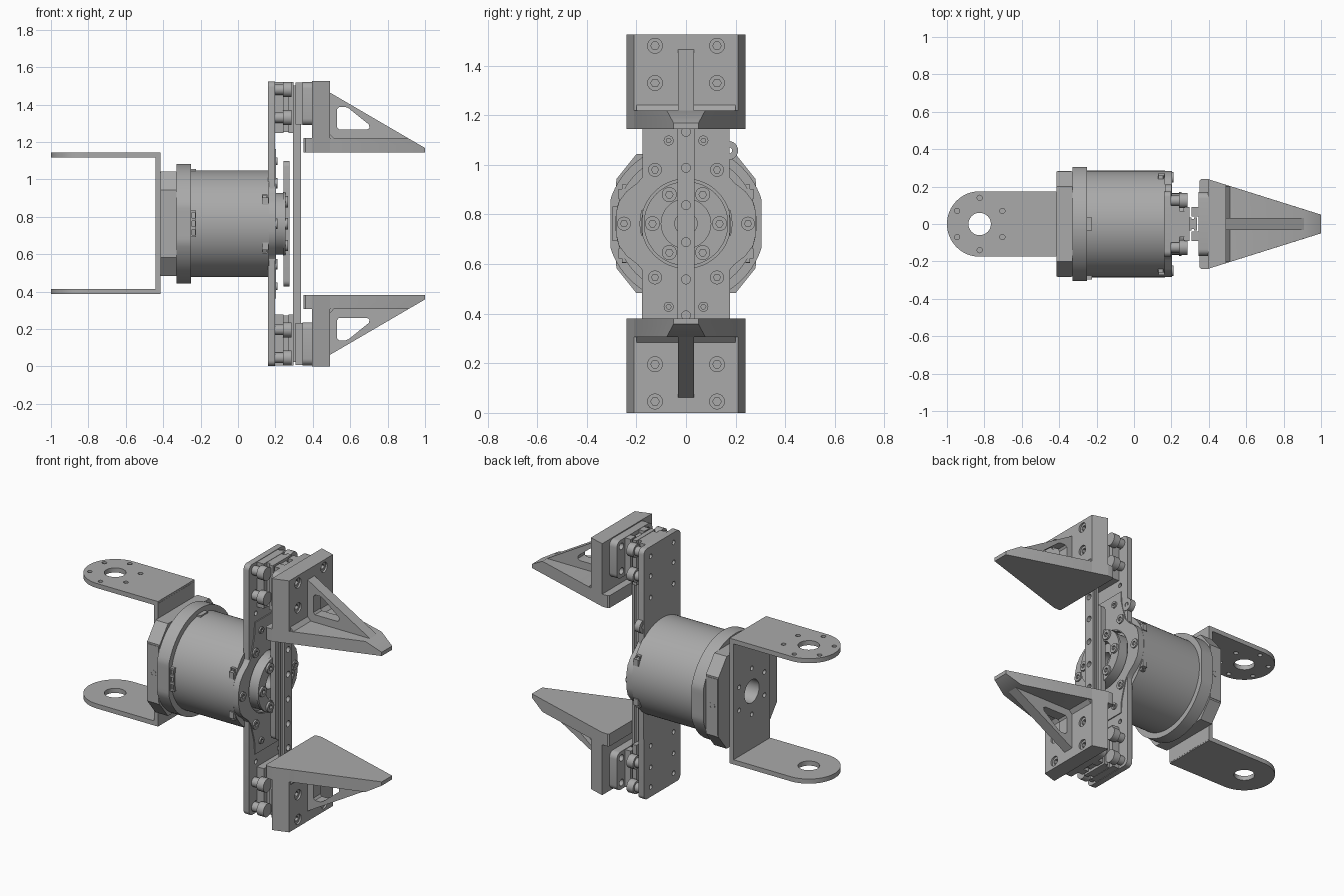
import bpy, bmesh, math
from mathutils import Matrix, Vector

if "Cube" in bpy.data.objects:
    bpy.data.objects.remove(bpy.data.objects["Cube"])

C = 0.763  # height of the motor axis; parts are laid out around it
grey = bpy.data.materials.new("machined_grey")
grey.use_nodes = True
tone = (0.4, 0.4, 0.4, 1)
grey.diffuse_color = tone
bsdf = grey.node_tree.nodes["Principled BSDF"]
bsdf.inputs["Base Color"].default_value = tone
bsdf.inputs["Roughness"].default_value = 0.6

# Local (u, v, depth) to world for profiles drawn across each axis
FRAMES = {
    "x": Matrix(((0, 0, 1, 0), (1, 0, 0, 0), (0, 1, 0, 0), (0, 0, 0, 1))),
    "y": Matrix(((1, 0, 0, 0), (0, 0, -1, 0), (0, 1, 0, 0), (0, 0, 0, 1))),
    "z": Matrix.Identity(4),
}


def finish(name, bm):
    bmesh.ops.remove_doubles(bm, verts=bm.verts, dist=0.0002)
    bmesh.ops.recalc_face_normals(bm, faces=bm.faces)
    mesh = bpy.data.meshes.new(name)
    bm.to_mesh(mesh)
    bm.free()
    mesh.materials.clear()
    mesh.materials.append(grey)
    ob = bpy.data.objects.new(name, mesh)
    bpy.context.collection.objects.link(ob)
    ob.location.z = C
    bpy.ops.object.select_all(action="DESELECT")
    ob.select_set(True)
    bpy.context.view_layer.objects.active = ob
    bpy.ops.object.shade_smooth_by_angle(angle=math.radians(32))
    return ob


def plate(name, axis, lo, hi, outline, holes=()):
    """Extrude an outline with holes along an axis from lo to hi."""
    cu = bpy.data.curves.new(name + "_profile", "CURVE")
    cu.dimensions, cu.fill_mode = "2D", "BOTH"
    cu.extrude = abs(hi - lo) / 2
    for loop in [outline, *holes]:
        sp = cu.splines.new("POLY")
        sp.points.add(len(loop) - 1)
        for p, (u, v) in zip(sp.points, loop):
            p.co = (u, v, 0, 1)
        sp.use_cyclic_u = True
    tmp = bpy.data.objects.new(name + "_profile", cu)
    bpy.context.collection.objects.link(tmp)
    dg = bpy.context.evaluated_depsgraph_get()
    mesh = bpy.data.meshes.new_from_object(tmp.evaluated_get(dg))
    bm = bmesh.new()
    bm.from_mesh(mesh)
    bpy.data.objects.remove(tmp)
    bpy.data.meshes.remove(mesh)
    mid = (lo + hi) / 2 * (-1 if axis == "y" else 1)
    bm.transform(FRAMES[axis] @ Matrix.Translation((0, 0, mid)))
    return finish(name, bm)


def hull(name, pts):
    bm = bmesh.new()
    for p in pts:
        bm.verts.new(p)
    bmesh.ops.convex_hull(bm, input=bm.verts)
    bmesh.ops.dissolve_limit(bm, angle_limit=0.01, verts=bm.verts, edges=bm.edges)
    return finish(name, bm)


def circle(u, v, r, n=24):
    return [(u + r * math.cos(math.tau * i / n), v + r * math.sin(math.tau * i / n)) for i in range(n)]


def rect(u, v, hu, hv, r=0.0, n=5):
    if not r:
        return [(u - hu, v - hv), (u + hu, v - hv), (u + hu, v + hv), (u - hu, v + hv)]
    pts = []
    for k, (a, b) in enumerate([(1, 1), (-1, 1), (-1, -1), (1, -1)]):
        for i in range(n + 1):
            t = math.pi / 2 * (k + i / n)
            pts.append((u + a * (hu - r) + r * math.cos(t), v + b * (hv - r) + r * math.sin(t)))
    return pts


def box(name, x0, x1, y0, y1, z0, z1):
    return plate(name, "z", min(z0, z1), max(z0, z1), rect((x0 + x1) / 2, (y0 + y1) / 2, abs(x1 - x0) / 2, abs(y1 - y0) / 2))


def ring_holes(u, v, radius, r, phase=0.0):
    return [circle(u + radius * math.cos(phase + k * math.pi / 3),
                   v + radius * math.sin(phase + k * math.pi / 3), r, 12) for k in range(6)]


def bolt(name, x, y, z, r=0.028, h=0.012):
    plate(name, "x", x, x + h, circle(y, z, r, 20), [circle(y, z, r * 0.5, 6)])


def four(quarter):
    """Mirror a quarter outline into a closed loop."""
    half = quarter + [(u, -v) for u, v in reversed(quarter) if v]
    return half + [(-u, v) for u, v in reversed(half)]


# U bracket
tongue = [(-0.825 + 0.175 * math.cos(t), 0.175 * math.sin(t))
          for t in [math.pi * (0.5 + i / 32) for i in range(33)]]
tongue += [(-0.415, -0.175), (-0.415, 0.175)]
eye = circle(-0.825, 0, 0.06, 32)
plate("bracket_top_arm", "z", 0.354, 0.382, tongue, [eye] + ring_holes(-0.825, 0, 0.14, 0.014, math.pi / 6))
plate("bracket_bottom_arm", "z", -0.377, -0.349, tongue, [eye])
plate("bracket_web", "x", -0.442, -0.414, rect(0, 0, 0.175, 0.37),
      [circle(0, 0, 0.07, 32)] + ring_holes(0, 0, 0.14, 0.014, math.pi / 6))

# Motor
plate("rear_housing", "x", -0.414, -0.33, four([(0.2, 0.28), (0.28, 0.18)]), [circle(0, 0, 0.07, 32)])
collar = [(max(-0.305, min(0.305, y)), z) for y, z in circle(0, 0, 0.32, 96)]
plate("motor_collar", "x", -0.33, -0.25, collar)
plate("motor_body", "x", -0.25, 0.165, circle(0, 0, 0.285, 96))
for s in (-1, 1):
    plate("side_screw", "y", s * 0.278, s * 0.284, circle(-0.372, 0, 0.02), [circle(-0.372, 0, 0.012)])
    box("side_cover", -0.41, -0.335, s * 0.275, s * 0.283, -0.17, 0.17)
    for z in (-0.14, 0.14):
        plate("clip_slot", "y", s * 0.24, s * 0.258, rect(0.143, z, 0.014, 0.018, 0.004),
              [rect(0.143, z, 0.009, 0.012)])
    for y in (-0.255, 0.255):
        box("clip_block", 0.13, 0.162, y - 0.018, y + 0.018, s * 0.1, s * 0.14)
plate("connector", "y", -0.296, -0.27, rect(-0.238, 0, 0.014, 0.07),
      [rect(-0.238, z, 0.008, 0.015) for z in (-0.045, 0, 0.045)])
box("connector_top", -0.25, -0.225, -0.035, 0.035, 0.27, 0.293)

# Mounting beam and lobed face plate
beam_holes = [circle(y, s * z, 0.014, 12) for s in (-1, 1) for y in (-0.11, 0.11) for z in (0.45, 0.58, 0.7)]
plate("beam", "x", 0.16, 0.197, rect(0, 0, 0.175, 0.76, 0.03), [circle(0, 0, 0.18, 48)] + beam_holes)
lobes = four([(0.125, 0.4), (0.126, 0.34), (0.135, 0.3), (0.15, 0.25), (0.165, 0.2),
              (0.195, 0.165), (0.24, 0.13), (0.27, 0.09), (0.283, 0.04)])
plate("face_plate", "x", 0.162, 0.203, lobes, [circle(0, 0, 0.185, 64)])
plate("cable_ear", "x", 0.165, 0.2, circle(0.172, 0.295, 0.038), [circle(0.172, 0.295, 0.014, 12)])
for s in (-1, 1):
    bolt("axis_bolt", 0.2, s * 0.25, 0)
    for t in (-1, 1):
        bolt("inner_bolt", 0.2, s * 0.125, t * 0.217)
        bolt("outer_bolt", 0.2, s * 0.07, t * 0.335, 0.02)

# Rotor with crank arm
plate("rotor_ring", "x", 0.165, 0.24, circle(0, 0, 0.165, 64), [circle(0, 0, 0.1, 48)])
plate("rotor_hub", "x", 0.165, 0.215, circle(0, 0, 0.1, 48), [circle(0, 0, 0.045, 24)])
plate("rotor_cap", "x", 0.24, 0.255, circle(0, 0, 0.17, 64), [circle(0, 0, 0.1, 48)])
plate("crank_arm", "x", 0.242, 0.275, rect(0, 0, 0.033, 0.335, 0.03))
for k in range(6):
    a = k * math.pi / 3
    bolt("rotor_bolt", 0.255, 0.135 * math.cos(a), 0.135 * math.sin(a), 0.03)

# Slide rail, an I section
rail_holes = [circle(0, z, 0.018, 16) for z in (-0.37, -0.225, -0.075, 0.075, 0.225, 0.37)]
for n, x0, x1, w in (("rail_back", 0.295, 0.308, 0.035), ("rail_core", 0.308, 0.322, 0.027),
                     ("rail_front", 0.322, 0.337, 0.035)):
    plate(n, "x", x0, x1, rect(0, 0, w, 0.74), rail_holes)

# Mirrored ends: rail supports, carriages and fingers
for s, side in ((1, "upper_"), (-1, "lower_")):
    box(side + "rail_support", 0.195, 0.243, -0.1, 0.1, s * 0.485, s * 0.757)
    box(side + "rail_riser", 0.24, 0.297, -0.07, 0.07, s * 0.49, s * 0.755)
    box(side + "rail_shoe", 0.27, 0.297, -0.09, 0.09, s * 0.485, s * 0.757)
    spots = [(y, s * z) for y in (-0.125, 0.125) for z in (0.567, 0.717)]
    for y, z in spots:
        plate(side + "spacer", "x", 0.195, 0.24, circle(y, z, 0.028))
        plate(side + "spacer_head", "x", 0.24, 0.285, circle(y, z, 0.04))
    # carriage gripping the rail
    plate(side + "carriage", "x", 0.345, 0.396, rect(0, s * 0.642, 0.17, 0.115, 0.035),
          [circle(y, z, 0.02, 16) for y, z in spots])
    for y in (-0.065, 0.065):
        box(side + "carriage_jaw", 0.308, 0.346, y - 0.025, y + 0.025, s * 0.53, s * 0.755)
    # finger back block, with slanted sides and bored screw holes
    core = rect(0, s * 0.5725, 0.21, 0.1905)
    plate(side + "finger_block", "x", 0.395, 0.491, core, [circle(y, z, 0.03) for y, z in spots])
    for y, z in spots:
        plate(side + "finger_bore", "x", 0.4, 0.48, circle(y, z, 0.03), [circle(y, z, 0.017, 6)])
    for t in (-1, 1):
        hull(side + "finger_cheek", [(x, t * y, s * z) for z in (0.382, 0.763)
                                     for x, y in ((0.395, 0.21), (0.395, 0.24), (0.491, 0.21))])
        # soft corner between block and jaw
        hull(side + "finger_fillet", [(x, t * y, s * z) for y in (0.03, 0.2)
                                      for x, z in ((0.488, 0.45), (0.488, 0.482), (0.512, 0.457), (0.512, 0.45))])
    # tapering jaw
    wide = [(0.35, 0.232), (0.36, 0.24), (0.395, 0.24), (0.49, 0.21), (0.91, 0.078)]
    jaw = [(x, t * y, s * z) for x, y in wide for t in (-1, 1) for z in (0.382, 0.457)]
    jaw += [(1.0, t * 0.05, s * z) for t in (-1, 1) for z in (0.382, 0.405)]
    hull(side + "finger_jaw", jaw)
    # triangular rib with a window
    rib = [(0.485, 0.44), (0.485, 0.705), (0.91, 0.457), (0.91, 0.44)]
    window = [(0.53, 0.515), (0.54, 0.503), (0.69, 0.503), (0.703, 0.512), (0.7, 0.53),
              (0.592, 0.617), (0.575, 0.624), (0.54, 0.624), (0.53, 0.612)]
    plate(side + "finger_rib", "y", -0.033, 0.033, [(x, s * z) for x, z in rib],
          [[(x, s * z) for x, z in window]])
